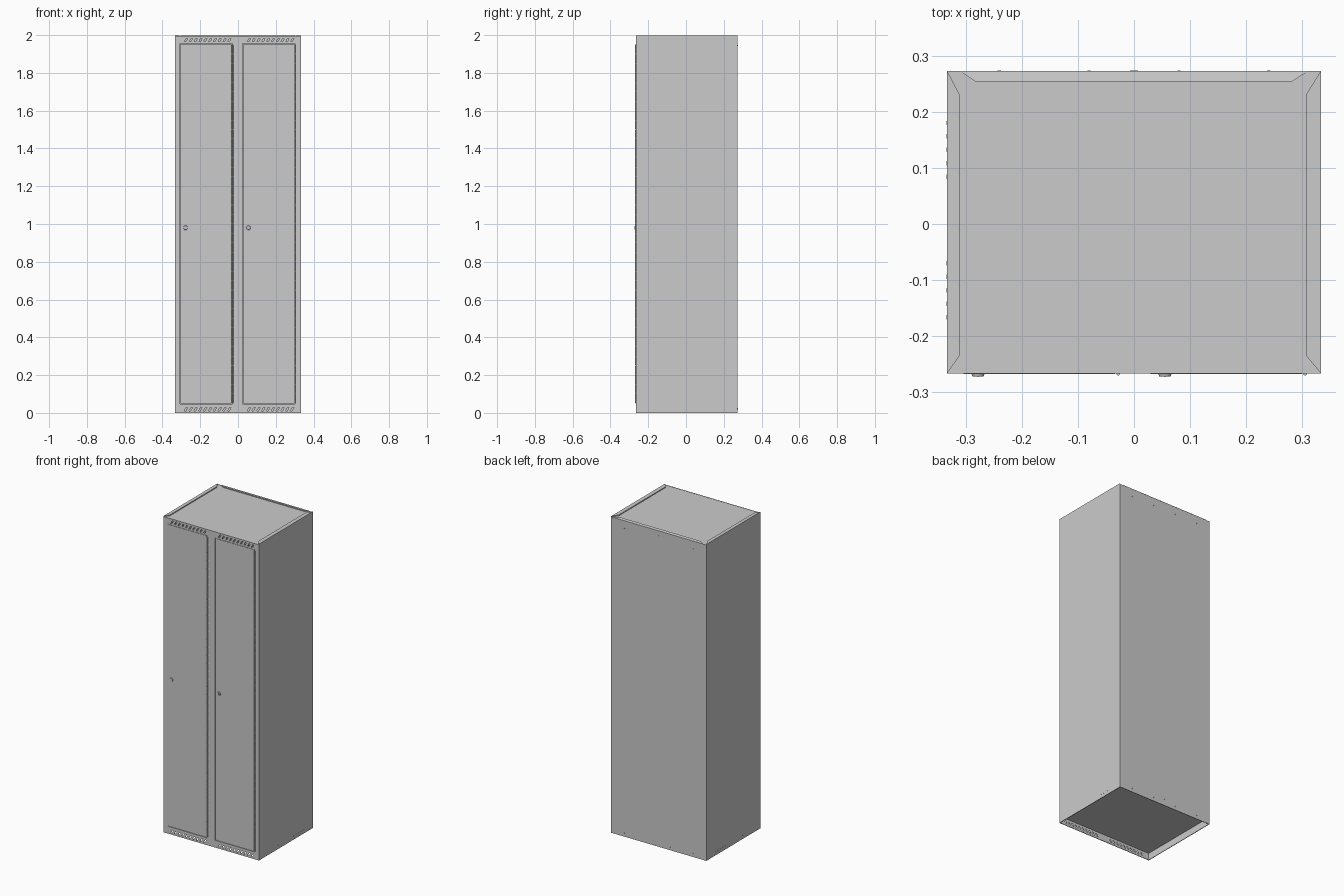
import bpy, bmesh, math
from mathutils import Vector

if "Cube" in bpy.data.objects:
    bpy.data.objects.remove(bpy.data.objects["Cube"])

X, YF, YB, H = 0.333, -0.266, 0.273, 1.994   # half width, front, back, roof height
T = 0.004                                    # sheet thickness


def finish(name, bm):
    bmesh.ops.recalc_face_normals(bm, faces=bm.faces[:])
    me = bpy.data.meshes.new(name)
    bm.to_mesh(me)
    bm.free()
    ob = bpy.data.objects.new(name, me)
    bpy.context.collection.objects.link(ob)
    return ob


def add_box(bm, x0, x1, y0, y1, z0, z1):
    vs = bmesh.ops.create_cube(bm, size=1)["verts"]
    for v in vs:
        v.co = Vector((x0 if v.co.x < 0 else x1,
                       y0 if v.co.y < 0 else y1,
                       z0 if v.co.z < 0 else z1))


def box(name, *b):
    bm = bmesh.new()
    add_box(bm, *b)
    return finish(name, bm)


def add_prism(bm, pts, step):
    f = bm.faces.new([bm.verts.new(p) for p in pts])
    r = bmesh.ops.extrude_face_region(bm, geom=[f])
    bmesh.ops.translate(bm, vec=step,
                        verts=[g for g in r["geom"] if isinstance(g, bmesh.types.BMVert)])


def add_cyl(bm, c, r1, r2, depth, axis, seg):
    rot = Vector((0, 0, 1)).rotation_difference(Vector(axis)).to_matrix().to_4x4()
    rot.translation = c
    bmesh.ops.create_cone(bm, cap_ends=True, segments=seg, radius1=r1, radius2=r2,
                          depth=depth, matrix=rot)


# Carcass sheets
box("left_side", -X, -X + T, YF, YB, 0, H)
box("right_side", X - T, X, YF, YB, 0, H)
box("back_panel", -X + T, X - T, YB - T, YB - 0.0005, 0, H)
box("roof", -X + T, X - T, YF + T, YB - T, H - T, H - 0.001)
box("floor", -X + T, X - T, YF + T, YB - T, 0.043, 0.043 + T)
box("divider", -0.004, 0.004, YF + T, YB - T, 0.047, H - T)
box("back_seam", -0.007, 0.007, YB - 0.001, YB + 0.0005, 0.04, 1.965)

# Front frame with door openings and slanted vents
doors = [(-0.308, -0.030), (0.025, 0.303)]
Z0, Z1 = 0.046, 1.955
frame = box("front_frame", -X + T, X - T, YF, YF + T, 0, H)
bm = bmesh.new()
for x0, x1 in doors:
    add_box(bm, x0, x1, YF - 0.02, YF + 0.02, Z0, Z1)
    for zc in (0.020, 1.974):
        for i in range(10):
            x = x0 + 0.028 + i * 0.0255
            y = YF - 0.02
            add_prism(bm, [(x - 0.004, y, zc - 0.009), (x + 0.004, y, zc - 0.009),
                           (x + 0.014, y, zc + 0.009), (x + 0.006, y, zc + 0.009)],
                      (0, 0.04, 0))
cutter = finish("frame_cutter", bm)
cutter.hide_render = True
mod = frame.modifiers.new("openings", "BOOLEAN")
mod.object = cutter
mod.operation = "DIFFERENCE"
mod.solver = "EXACT"
bpy.context.view_layer.objects.active = frame
bpy.ops.object.modifier_apply(modifier=mod.name)
bpy.data.objects.remove(cutter)

# Doors, hinges and locks
for side, (x0, x1) in zip(("left", "right"), doors):
    box(side + "_door", x0 + 0.004, x1 - 0.004, YF - 0.001, YF + 0.018, Z0 + 0.004, Z1 - 0.001)
    # door stop behind the gap
    box(side + "_door_stop", x0 - 0.01, x1 + 0.01, YF + 0.018, YF + 0.021, Z0, Z1 + 0.008)

    bm = bmesh.new()
    n = 38
    pitch = (Z1 - Z0 - 0.01) / n
    for i in range(n):
        add_cyl(bm, (x1 + 0.002, YF - 0.0005, Z0 + 0.005 + pitch * (i + 0.5)),
                0.0035, 0.0035, pitch * 0.94, (0, 0, 1), 10)
    finish(side + "_hinge", bm)

    bm = bmesh.new()
    xc = x0 + 0.030
    add_cyl(bm, (xc, YF - 0.003, 0.98), 0.012, 0.010, 0.006, (0, -1, 0), 24)
    add_box(bm, xc - 0.001, xc + 0.001, YF - 0.0066, YF - 0.005, 0.975, 0.985)
    lock = finish(side + "_lock", bm)

# Folded roof flanges with mitred corners
for name, s in (("left", -1), ("right", 1)):
    xi = 0.311 if s < 0 else 0.307
    bm = bmesh.new()
    add_prism(bm, [(s * X, YF, H - 0.001), (s * X, YB, H - 0.001),
                   (s * xi, 0.231, H - 0.001), (s * xi, -0.235, H - 0.001)], (0, 0, 0.006))
    finish(name + "_roof_flange", bm)
bm = bmesh.new()
add_prism(bm, [(-0.311, YB, H - 0.001), (0.311, YB, H - 0.001),
               (0.282, 0.254, H - 0.001), (-0.283, 0.254, H - 0.001)], (0, 0, 0.006))
for v in bm.verts:                      # slight rise from back edge inwards
    if v.co.z > H and v.co.y > 0.26:
        v.co.z -= 0.003
finish("back_roof_flange", bm)

# Small rivets on the back and tab marks low on the sides
bm = bmesh.new()
for z in (0.022, 1.945):
    for x in (-0.24, -0.08, 0.08, 0.24):
        add_cyl(bm, (x, YB, z), 0.003, 0.003, 0.002, (0, 1, 0), 10)
finish("back_rivets", bm)
bm = bmesh.new()
for s in (-1, 1):
    for y0 in (-0.17, 0.08):
        for i in range(5):
            y = y0 + i * 0.024
            add_box(bm, s * X - 0.001, s * X + 0.0006, y, y + 0.008, 0.021, 0.024)
finish("side_tabs", bm)
